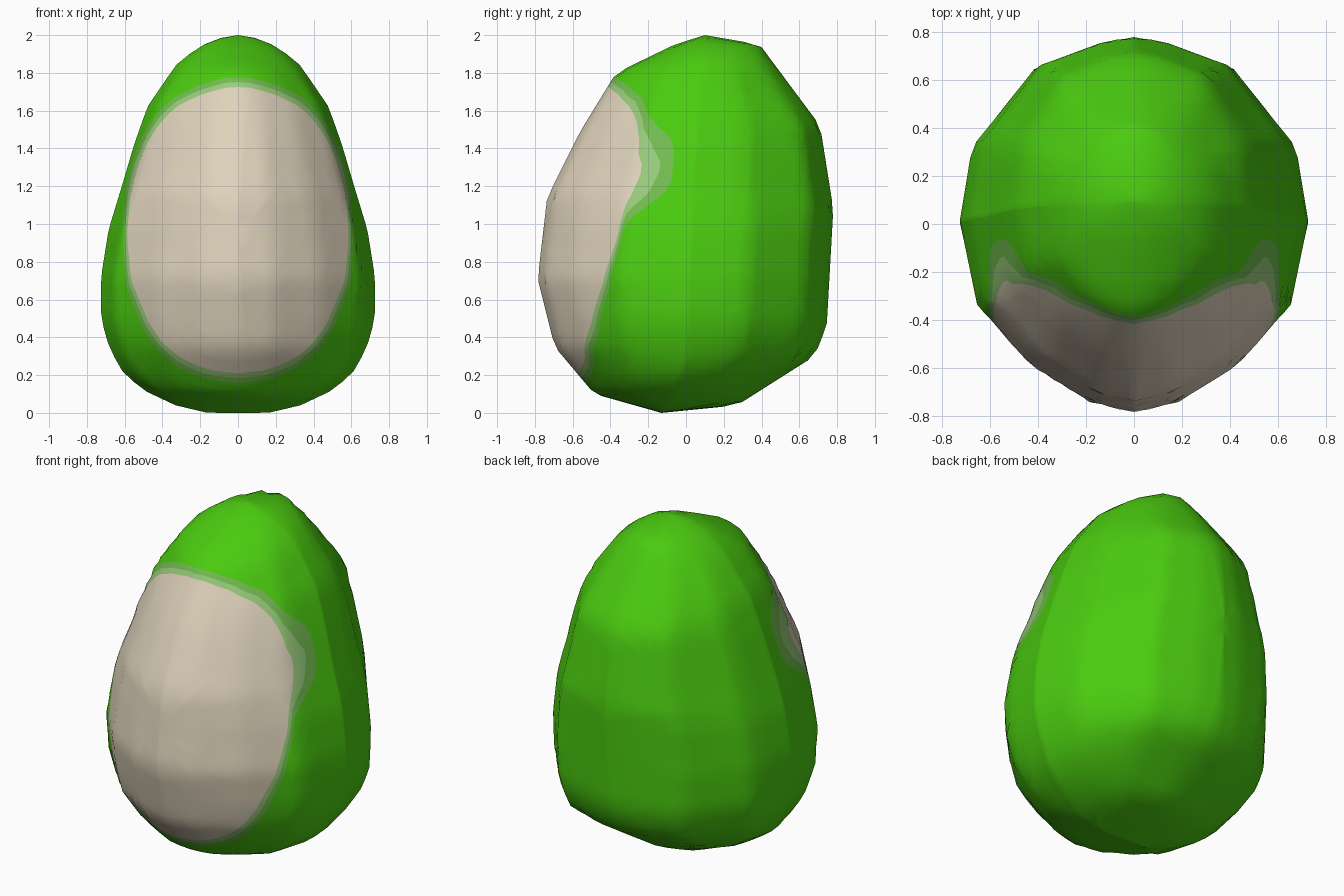
import bpy, bmesh, math

if "Cube" in bpy.data.objects:
    bpy.data.objects.remove(bpy.data.objects["Cube"])

CZ = 0.95   # height of the front and back poles
SIDES = 72

# Front outline, as (z, half width)
OUTLINE = [(0, 0), (0, .16), (.04, .33), (.11, .48), (.2, .6), (.34, .68), (.5, .725),
           (.72, .725), (.97, .685), (1.2, .615), (1.42, .55), (1.62, .48), (1.84, .33),
           (1.93, .22), (1.98, .12), (2, 0)]
# Cream patch outline, as (z, half width)
PATCH = [(.21, 0), (.225, .15), (.28, .29), (.36, .39), (.47, .47), (.7, .565), (.93, .588),
         (1.15, .57), (1.3, .535), (1.45, .47), (1.55, .4), (1.62, .33), (1.68, .21),
         (1.72, .08), (1.725, 0)]
# Side profile, as (z, y)
FRONT = [(0, -.13), (.1, -.485), (.35, -.695), (.71, -.785), (1.14, -.735), (1.49, -.56),
         (1.8, -.37), (1.95, -.06), (2, .1)]
BACK = [(0, -.13), (.04, .27), (.3, .68), (.46, .745), (1.08, .78), (1.52, .71),
        (1.95, .39), (2, .1)]
MIDDLE = [(0, -.13), (.1, -.06), (.3, 0), (1.2, .03), (2, .1)]
# Cross-section, as (fraction of half width, fraction of depth)
FRONT_CURVE = [(0, 1), (.25, .95), (.6, .75), (.9, .44), (1, 0)]
BACK_CURVE = [(0, 1), (.2, .97), (.57, .85), (.93, .41), (1, 0)]


def lerp(pts, v):
    for (a, p), (b, q) in zip(pts, pts[1:]):
        if a < b and v <= b:
            return p + (q - p) * max(0, (v - a) / (b - a))
    return pts[-1][1]


def reach(pts, dx, dz):
    """Distance from the centre to an outline in direction (dx, dz), dx >= 0."""
    best = 0
    for (z1, x1), (z2, x2) in zip(pts, pts[1:]):
        ex, ez = x2 - x1, z2 - z1
        den = dx * ez - dz * ex
        if abs(den) < 1e-9:
            continue
        r = (x1 * ez - (z1 - CZ) * ex) / den
        px, pz = r * dx - x1, r * dz + CZ - z1
        u = (px * ex + pz * ez) / (ex * ex + ez * ez)
        if r > 0 and -1e-6 <= u <= 1 + 1e-6:
            best = max(best, r)
    return best


def surface(x, z, back, rim):
    s = 1 if rim else min(1, abs(x) / max(lerp(OUTLINE[1:], z), 1e-6))
    mid = lerp(MIDDLE, z)
    edge = lerp(BACK if back else FRONT, z)
    return mid + (edge - mid) * lerp(BACK_CURVE if back else FRONT_CURVE, s)


def material(name, rgb):
    m = bpy.data.materials.new(name)
    m.diffuse_color = (*rgb, 1)
    m.use_nodes = True
    m.node_tree.nodes["Principled BSDF"].inputs["Base Color"].default_value = m.diffuse_color
    return m


# Rings spread from the front pole over the patch edge to the back pole
INNER, OUTER, REAR = 10, 8, 18
bm = bmesh.new()
columns = []
front_pole = bm.verts.new((0, surface(0, CZ, False, False), CZ))
back_pole = bm.verts.new((0, surface(0, CZ, True, False), CZ))
for k in range(SIDES):
    a = 2 * math.pi * k / SIDES
    c, s = math.cos(a), math.sin(a)
    full = reach(OUTLINE, abs(c), s)
    patch = reach(PATCH, abs(c), s)
    p0, p1, p2 = (math.asin(min(.97, (patch + d * (.4 + .6 * abs(s))) / full))
                  for d in (0, .026, .052))
    h = math.pi / 2
    phis = [p0 * i / INNER for i in range(1, INNER + 1)] + [p1, p2]
    phis += [p2 + (h - p2) * i / OUTER for i in range(1, OUTER + 1)]
    phis += [h + h * i / REAR for i in range(1, REAR)]
    col = []
    for i, phi in enumerate(phis):
        r = full * math.sin(phi)
        x, z = r * c, CZ + r * s
        rim = i == INNER + 1 + OUTER
        col.append(bm.verts.new((x, surface(x, z, i > INNER + 1 + OUTER, rim), z)))
    columns.append(col)

# Faces: cream patch, two blended bands, green skin
for k in range(SIDES):
    a, b = columns[k], columns[(k + 1) % SIDES]
    bm.faces.new((front_pole, a[0], b[0])).material_index = 1
    bm.faces.new((back_pole, b[-1], a[-1])).material_index = 0
    for i in range(len(a) - 1):
        f = bm.faces.new((a[i], a[i + 1], b[i + 1], b[i]))
        f.material_index = 1 if i < INNER - 1 else {INNER - 1: 2, INNER: 3}.get(i, 0)
bmesh.ops.recalc_face_normals(bm, faces=bm.faces)
for f in bm.faces:
    f.smooth = True

mesh = bpy.data.meshes.new("egg_body")
bm.to_mesh(mesh)
bm.free()
for m in (material("green", (.07, .6, .005)), material("cream", (.74, .65, .5)),
          material("pale green", (.32, .6, .2)), material("mid green", (.17, .5, .08))):
    mesh.materials.append(m)
body = bpy.data.objects.new("egg_body", mesh)
bpy.context.collection.objects.link(body)
